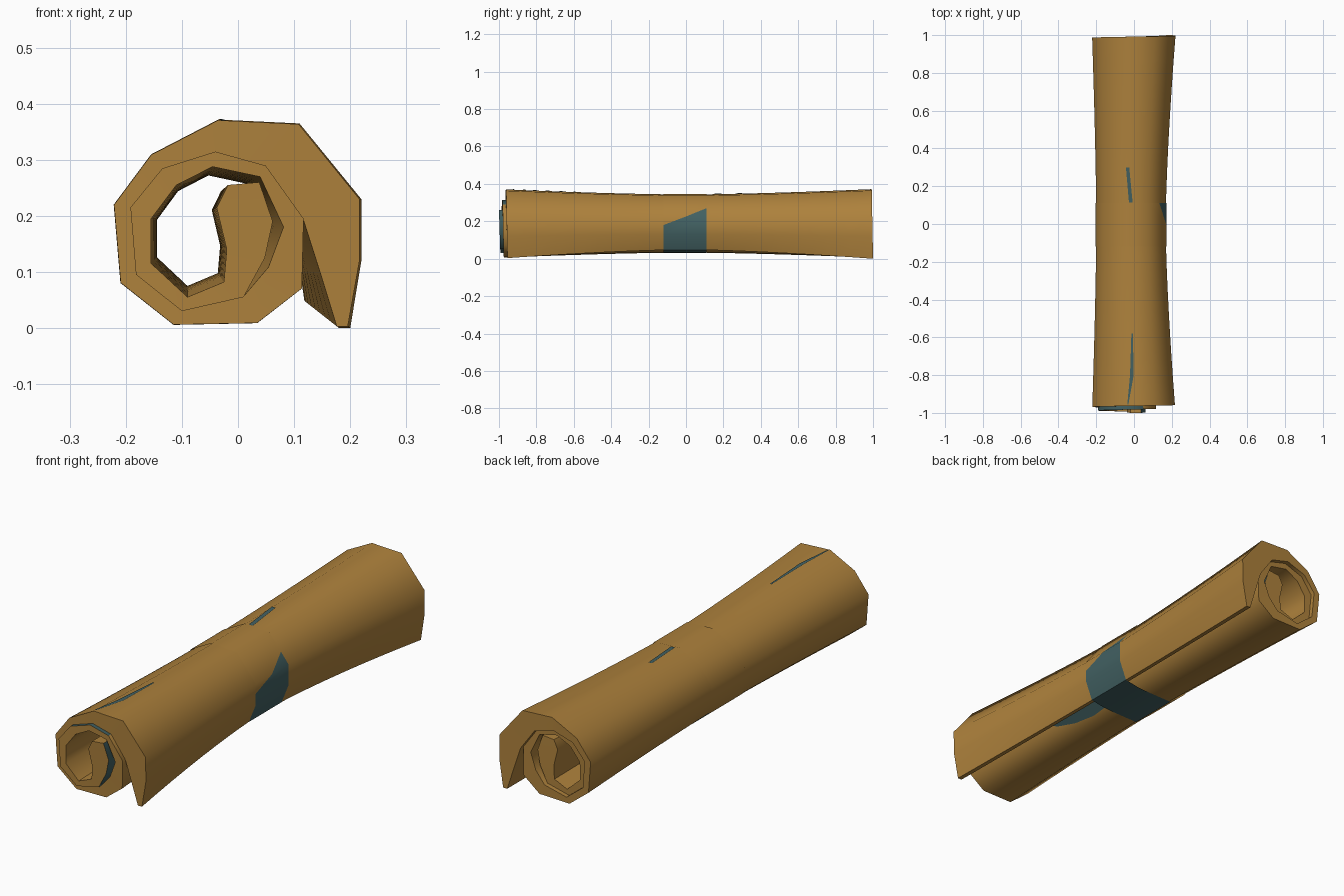
import bpy, bmesh, math
from mathutils import Vector

if "Cube" in bpy.data.objects:
    bpy.data.objects.remove(bpy.data.objects["Cube"])

def material(name, rgb):
    m = bpy.data.materials.new(name)
    m.diffuse_color = (*rgb, 1)
    m.use_nodes = True
    m.node_tree.nodes["Principled BSDF"].inputs["Base Color"].default_value = m.diffuse_color
    return m

TAN = material("tan paper", (0.42, 0.22, 0.045))
TEAL = material("dark teal", (0.054, 0.118, 0.122))

# Spiral section at the ends: outer side of the sheet, from free edge inwards
OUTER = [(.20, 0), (.22, .12), (.22, .23), (.11, .365), (-.035, .372), (-.155, .31),
         (-.222, .22), (-.21, .08), (-.115, .005), (.035, .008), (.115, .07),
         (.118, .195), (.05, .29), (-.04, .315), (-.135, .285), (-.192, .215),
         (-.182, .095), (-.1, .03), (.01, .055), (.048, .125), (.062, .19), (.038, .26)]
# Inner side lies on the next turn; the last stations form the free inner tail
INNER = ([(.18, 0), (.15, .095)] + OUTER[11:18] +
         [(.01, .055), (.055, .108), (.082, .18), (.04, .27), (-.045, .288), (-.11, .255),
          (-.155, .195), (-.155, .115), (-.09, .055), (-.025, .082), (-.02, .14),
          (-.038, .215), (-.018, .255)])
N = len(OUTER)
CX, CZ, LENGTH = -.09, .185, 1.955

def point(side, i, y):
    """Point of station i, drawn in towards the waist at y = 0."""
    w = 1 - min(1, abs(y)) ** 1.5
    x, z = side[i]
    px = CX + (x - CX) * (1 - .17 * w)
    pz = CZ + (z - CZ) * (1 - .155 * w)
    if i == 0:
        px, pz = px - .016 * w, pz + .02 * w
    return Vector((px, y, pz))

def finish(name, bm, mats, smooth=True, normals=True):
    if normals:
        bmesh.ops.recalc_face_normals(bm, faces=bm.faces)
    me = bpy.data.meshes.new(name)
    bm.to_mesh(me)
    bm.free()
    for m in mats:
        me.materials.append(m)
    ob = bpy.data.objects.new(name, me)
    bpy.context.collection.objects.link(ob)
    if smooth:
        bpy.ops.object.select_all(action='DESELECT')
        ob.select_set(True)
        bpy.context.view_layer.objects.active = ob
        bpy.ops.object.shade_smooth_by_angle(angle=math.radians(58))
    return ob

# Rolled sheet: thick spiral, each turn slipped a little further forwards
ROWS = 16
bm = bmesh.new()
grid = {}
for i in range(N):
    for j in range(ROWS + 1):
        y = -.955 - .045 * i / (N - 1) + LENGTH * j / ROWS
        grid[0, i, j] = bm.verts.new(point(OUTER, i, y))
        grid[1, i, j] = bm.verts.new(point(INNER, i, y))
for i in range(N - 1):
    for j in range(ROWS):
        for s in (0, 1):
            f = bm.faces.new([grid[s, i, j], grid[s, i + 1, j],
                              grid[s, i + 1, j + 1], grid[s, i, j + 1]])
            f.material_index = 1 if s == 0 and i >= 12 else 0
    for j in (0, ROWS):
        bm.faces.new([grid[0, i, j], grid[0, i + 1, j], grid[1, i + 1, j], grid[1, i, j]])
for i in (0, N - 1):
    for j in range(ROWS):
        bm.faces.new([grid[0, i, j], grid[1, i, j], grid[1, i, j + 1], grid[0, i, j + 1]])
finish("rolled_sheet", bm, [TAN, TEAL])

# Tie band round the waist: teal underneath and on the right, tan elsewhere
loop = []
for i in range(10):
    p = point(OUTER, i, 0)
    d = Vector((p.x - CX * .3, 0, p.z - CZ)).normalized()
    loop.append(p + d * .004)
loop.append(Vector((.065, 0, .034)))
Y0, Y1 = -.12, .11
bm = bmesh.new()

def strip(a, b, c, d, mat):
    """Band panel from edge a-b (front, back) to edge d-c."""
    f = bm.faces.new([bm.verts.new(v) for v in (a, b, c, d)])
    f.material_index = mat

def at(p, y):
    return Vector((p.x, y, p.z))

def height_cut(p, q, z):
    return p.lerp(q, (z - p.z) / (q.z - p.z))

for i, p in enumerate(loop):
    q = loop[(i + 1) % len(loop)]
    if i in (1, 2):
        # Slanting end of the teal part
        mid = (Y0 + Y1) / 2
        zm = loop[2].z
        if i == 1:
            c = height_cut(p, q, .18)
            strip(at(p, Y0), at(p, Y1), at(q, Y1), at(c, Y0), 1)
            bm.faces.new([bm.verts.new(v) for v in (at(c, Y0), at(q, mid), at(q, Y0))])
            bm.faces.new([bm.verts.new(v) for v in (at(c, Y0), at(q, Y1), at(q, mid))]).material_index = 1
        else:
            c = height_cut(p, q, .27)
            bm.faces.new([bm.verts.new(v) for v in (at(p, mid), at(p, Y1), at(c, Y1))]).material_index = 1
            bm.faces.new([bm.verts.new(v) for v in
                          (at(p, Y0), at(p, mid), at(c, Y1), at(q, Y1), at(q, Y0))])
    else:
        strip(at(p, Y0), at(p, Y1), at(q, Y1), at(q, Y0), 1 if i in (0, 8, 9, 10) else 0)
bmesh.ops.remove_doubles(bm, verts=bm.verts, dist=.0005)
finish("tie_band", bm, [TAN, TEAL])

# Teal marks: thin plates lying on one facet, given as (fraction across, y)
def mark(name, seg, outline):
    bm = bmesh.new()
    vs = []
    for t, y in outline:
        a, b = point(OUTER, seg, y), point(OUTER, seg + 1, y)
        n = Vector((-(b.z - a.z), 0, b.x - a.x)).normalized()
        if n.dot(a - Vector((CX, y, CZ))) < 0:
            n = -n
        vs.append(bm.verts.new(a.lerp(b, t) + n * .003))
    bm.faces.new(vs)
    finish(name, bm, [TEAL], smooth=False)

mark("top_mark_back", 3, [(.70, .115), (.86, .30), (1.0, .30), (.86, .115)])
mark("top_mark_front", 3, [(.74, -.58), (.74, -.8), (.96, -.955), (1.0, -.955), (.88, -.8), (.8, -.58)])
mark("under_mark", 9, [(1, -.12), (.45, -.12), (.35, -.22), (.5, -.33), (.8, -.42), (1, -.45)])
